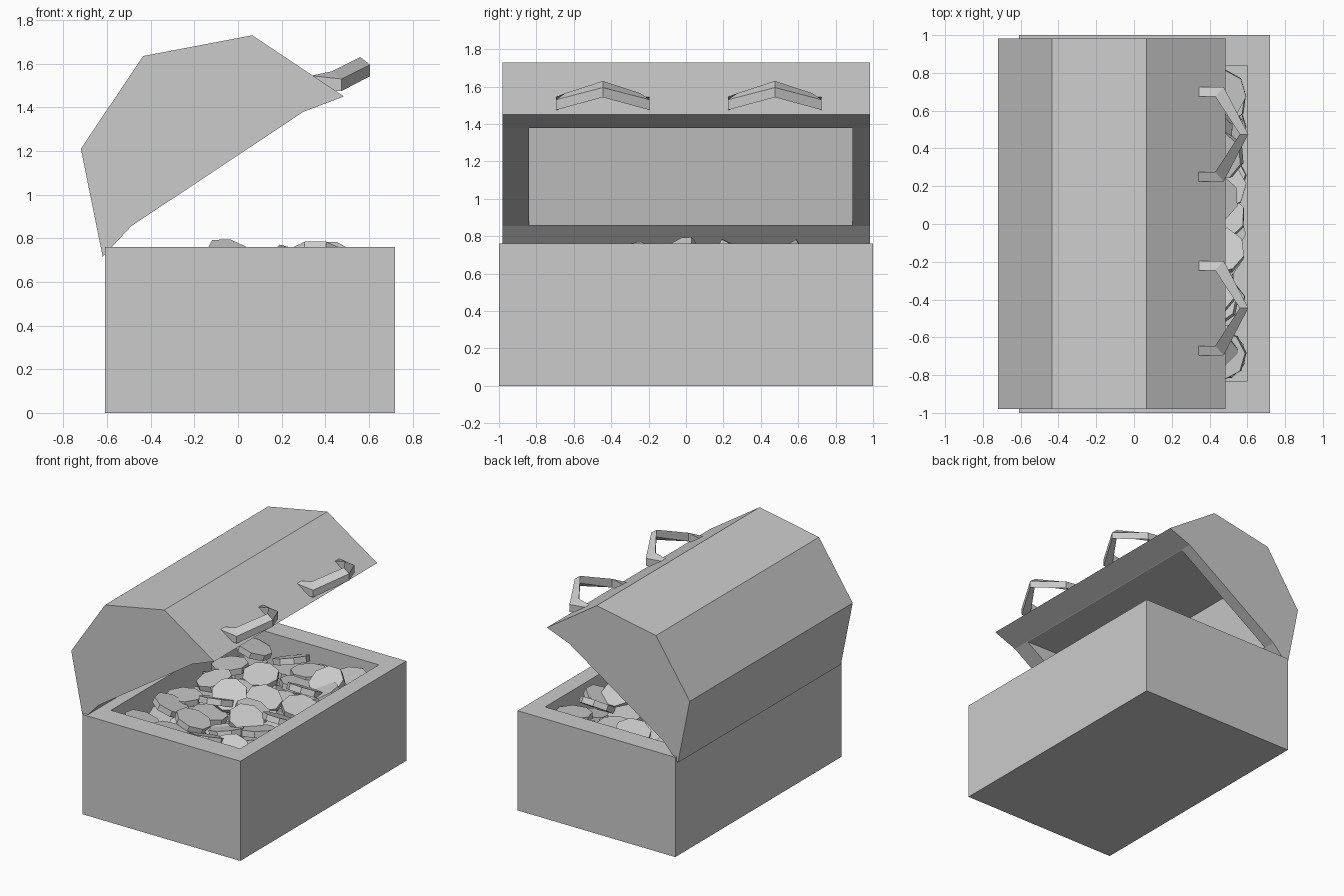
import bpy, bmesh, math, random
from mathutils import Matrix, Vector, Euler

if "Cube" in bpy.data.objects:
    bpy.data.objects.remove(bpy.data.objects["Cube"])

random.seed(11)


def make_object(name, bm):
    bmesh.ops.recalc_face_normals(bm, faces=bm.faces)
    mesh = bpy.data.meshes.new(name)
    bm.to_mesh(mesh)
    bm.free()
    ob = bpy.data.objects.new(name, mesh)
    bpy.context.collection.objects.link(ob)
    return ob


def prism(name, profile, y0, y1):
    """Extrude an (x, z) profile along y."""
    bm = bmesh.new()
    face = bm.faces.new([bm.verts.new((x, y0, z)) for x, z in profile])
    ext = bmesh.ops.extrude_face_region(bm, geom=[face], use_keep_orig=True)
    moved = [v for v in ext["geom"] if isinstance(v, bmesh.types.BMVert)]
    bmesh.ops.translate(bm, verts=moved, vec=(0, y1 - y0, 0))
    return make_object(name, bm)


def cut(ob, cutter):
    mod = ob.modifiers.new("hollow", "BOOLEAN")
    mod.operation = "DIFFERENCE"
    mod.solver = "EXACT"
    mod.object = cutter
    bpy.context.view_layer.objects.active = ob
    bpy.ops.object.modifier_apply(modifier=mod.name)
    bpy.data.objects.remove(cutter)


def rect(x0, x1, z0, z1):
    return [(x0, z0), (x1, z0), (x1, z1), (x0, z1)]


# Chest body, hollowed from the top
body = prism("chest_body", rect(-0.61, 0.72, 0, 0.76), -1, 1)
cut(body, prism("body_cutter", rect(-0.49, 0.60, 0.12, 0.9), -0.83, 0.84))

# Open lid with faceted top, hollowed from its underside
lid = prism("lid", [(-0.62, 0.715), (-0.72, 1.21), (-0.435, 1.635), (0.065, 1.73),
                    (0.485, 1.45), (0.30, 1.38), (-0.49, 0.855)], -0.98, 0.983)
cut(lid, prism("lid_cutter", [(0.297, 1.378), (0.355, 1.297), (-0.435, 0.772),
                              (-0.487, 0.857), (-0.39, 1.388)], -0.84, 0.89))


# Bent handles on the lid front: (y, x, z_top, z_bottom) for inner and outer edge
def handle(name, yc):
    stations = [((0.20, 0.335, 1.545, 1.48), (0.25, 0.335, 1.545, 1.48)),
                ((0.20, 0.43, 1.565, 1.50), (0.25, 0.475, 1.53, 1.475)),
                ((0.00, 0.56, 1.63, 1.575), (0.00, 0.605, 1.595, 1.543))]
    path = [(1, s) for s in stations] + [(-1, s) for s in stations[-2::-1]]
    bm = bmesh.new()
    rings = []
    for side, (i, o) in path:
        pts = [(i[1], i[0], i[2]), (o[1], o[0], o[2]), (o[1], o[0], o[3]), (i[1], i[0], i[3])]
        rings.append([bm.verts.new((x, yc + side * y, z)) for x, y, z in pts])
    for a, b in zip(rings, rings[1:]):
        for k in range(4):
            n = (k + 1) % 4
            bm.faces.new((a[k], a[n], b[n], b[k]))
    bm.faces.new(rings[0])
    bm.faces.new(rings[-1])
    make_object(name, bm)


handle("handle_back", 0.475)
handle("handle_front", -0.445)

# Heap of eight-sided coins: layers on a jittered grid, each coin tilted
bm = bmesh.new()
for z, tilt, nx, ny in ((0.52, 8, 4, 7), (0.60, 14, 4, 7), (0.665, 24, 4, 6)):
    for i in range(nx):
        for j in range(ny):
            x = -0.345 + 0.80 * i / (nx - 1) + random.uniform(-0.05, 0.05)
            y = -0.69 + 1.39 * j / (ny - 1) + random.uniform(-0.06, 0.06)
            x = min(max(x, -0.355), 0.465)
            y = min(max(y, -0.695), 0.705)
            rot = Euler((math.radians(random.uniform(-tilt, tilt)),
                         math.radians(random.uniform(-tilt, tilt)),
                         random.uniform(0, math.tau))).to_matrix().to_4x4()
            lift = z + random.uniform(-0.02, 0.02)
            bmesh.ops.create_cone(bm, cap_ends=True, segments=8, radius1=0.13, radius2=0.13,
                                  depth=0.045,
                                  matrix=Matrix.Translation((x, y, lift)) @ rot)
# A few coins sticking out above the rim
for x, y, z, ax, ay in ((-0.03, -0.06, 0.70, 38, 12), (0.36, 0.29, 0.71, -25, 10),
                        (0.40, 0.50, 0.70, 30, -12), (0.28, -0.30, 0.69, 20, 20)):
    rot = Euler((math.radians(ax), math.radians(ay), 0.3)).to_matrix().to_4x4()
    bmesh.ops.create_cone(bm, cap_ends=True, segments=8, radius1=0.13, radius2=0.13,
                          depth=0.045, matrix=Matrix.Translation((x, y, z)) @ rot)
make_object("coins", bm)
